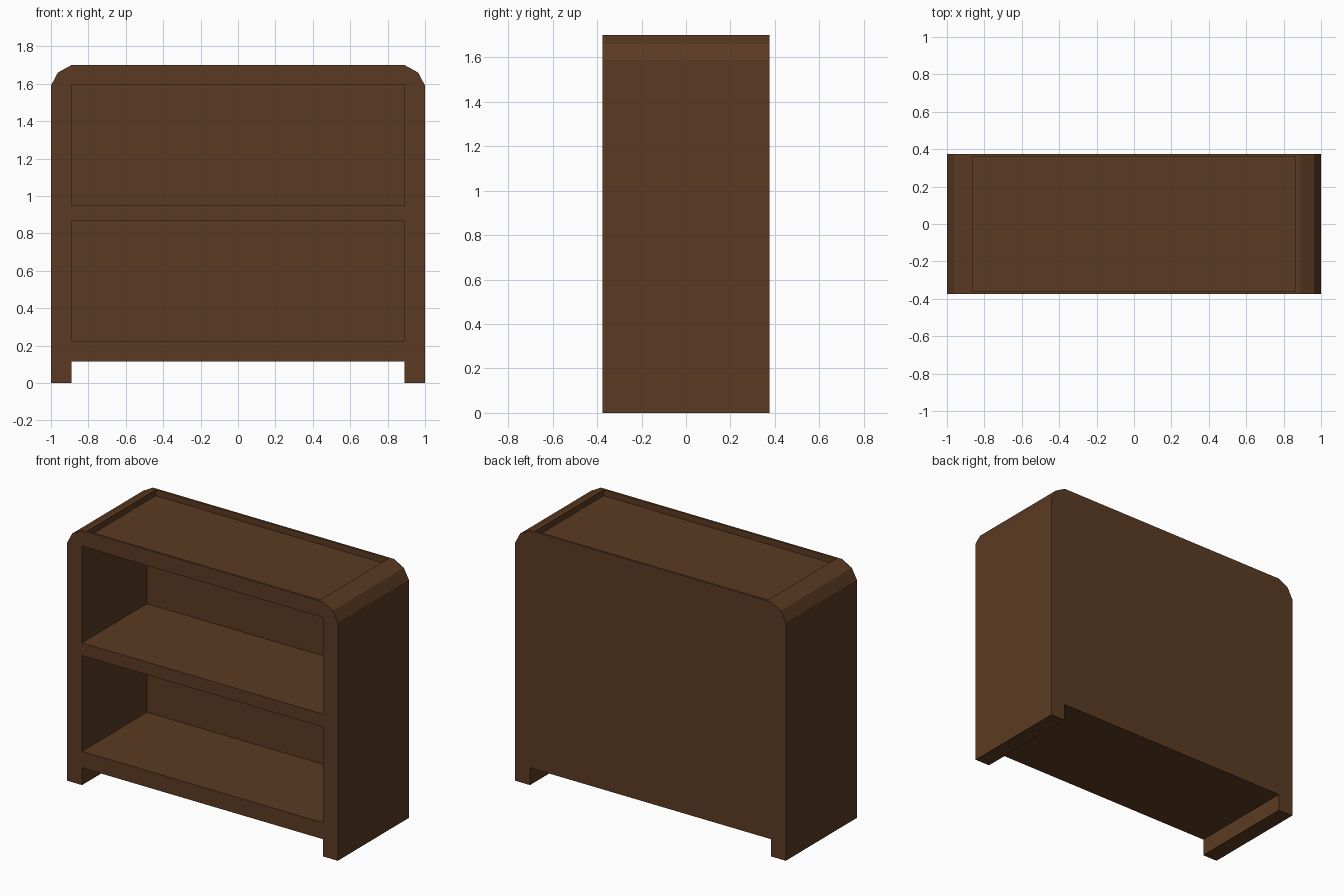
import bpy, bmesh

if "Cube" in bpy.data.objects:
    bpy.data.objects.remove(bpy.data.objects["Cube"])

wood = bpy.data.materials.new("dark brown wood")
wood.diffuse_color = (0.105, 0.043, 0.016, 1)
wood.use_nodes = True
wood.node_tree.nodes["Principled BSDF"].inputs["Base Color"].default_value = wood.diffuse_color


def extrude_profile(name, pts, y0, y1):
    """Extrude an x/z outline from y0 to y1."""
    bm = bmesh.new()
    face = bm.faces.new([bm.verts.new((x, y0, z)) for x, z in pts])
    ext = bmesh.ops.extrude_face_region(bm, geom=[face])
    moved = [v for v in ext["geom"] if isinstance(v, bmesh.types.BMVert)]
    bmesh.ops.translate(bm, vec=(0, y1 - y0, 0), verts=moved)
    bmesh.ops.recalc_face_normals(bm, faces=bm.faces)
    mesh = bpy.data.meshes.new(name)
    bm.to_mesh(mesh)
    bm.free()
    mesh.materials.append(wood)
    ob = bpy.data.objects.new(name, mesh)
    bpy.context.collection.objects.link(ob)
    return ob


def cut_box(target, x, y0, y1, z0, z1):
    """Cut a box-shaped compartment and discard the cutter."""
    cutter = extrude_profile("cutter", [(-x, z0), (x, z0), (x, z1), (-x, z1)], y0, y1)
    cutter.hide_render = True
    mod = target.modifiers.new("cut", 'BOOLEAN')
    mod.operation = 'DIFFERENCE'
    mod.solver = 'EXACT'
    mod.object = cutter
    bpy.context.view_layer.objects.active = target
    bpy.ops.object.modifier_apply(modifier=mod.name)
    bpy.data.objects.remove(cutter)


# Carcass: feet, straight sides and faceted top corners
right = [(0.89, 0.115), (0.89, 0), (1, 0), (1, 1.59), (0.963, 1.66), (0.89, 1.70)]
outline = right + [(-x, z) for x, z in reversed(right)]
bookcase = extrude_profile("bookcase", outline, -0.375, 0.375)

# Two open compartments, closed at the back
for z0, z1 in ((0.225, 0.865), (0.95, 1.595)):
    cut_box(bookcase, 0.89, -0.5, 0.31, z0, z1)

# Shallow tray in the top
cut_box(bookcase, 0.86, -0.36, 0.36, 1.66, 1.8)
